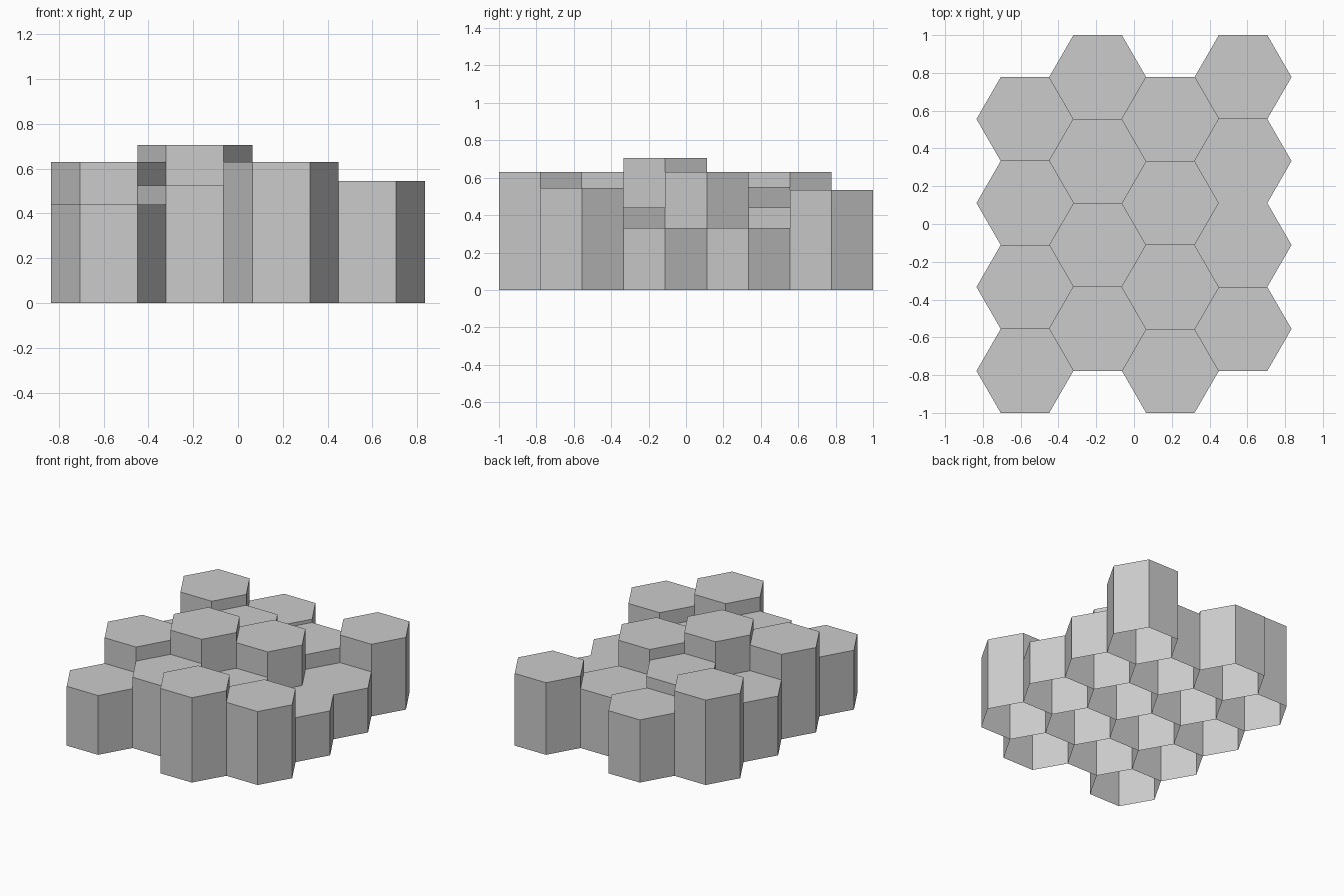
import bpy, bmesh, math

if "Cube" in bpy.data.objects:
    bpy.data.objects.remove(bpy.data.objects["Cube"])

R = 0.2566                   # hexagon corner radius
STEP = R * math.sqrt(3)      # flat-to-flat width

# Column heights, front to back, for the four rows from left to right
HEIGHTS = [
    [0.44, 0.63, 0.44, 0.63],
    [0.525, 0.705, 0.55, 0.465],
    [0.63, 0.44, 0.63, 0.44],
    [0.545, 0.33, 0.33, 0.535],
]


def hex_column(name, x, y, height):
    """Hexagonal shell with a flat top and an open underside."""
    bm = bmesh.new()
    rings = []
    for z in (0, height):
        rings.append([bm.verts.new((R * math.cos(k * math.pi / 3),
                                    R * math.sin(k * math.pi / 3), z))
                      for k in range(6)])
    low, high = rings
    for k in range(6):
        n = (k + 1) % 6
        bm.faces.new((low[k], low[n], high[n], high[k]))
    bm.faces.new(high)
    mesh = bpy.data.meshes.new(name)
    bm.to_mesh(mesh)
    bm.free()
    obj = bpy.data.objects.new(name, mesh)
    obj.location = (x, y, 0)
    bpy.context.collection.objects.link(obj)


# Staggered honeycomb of stone columns
for i, row in enumerate(HEIGHTS):
    x = (i - 1.5) * 1.5 * R
    for j, height in enumerate(row):
        y = (j - 1.75 + 0.5 * (i % 2)) * STEP
        hex_column(f"stone_column_{i + 1}_{j + 1}", x, y, height)
